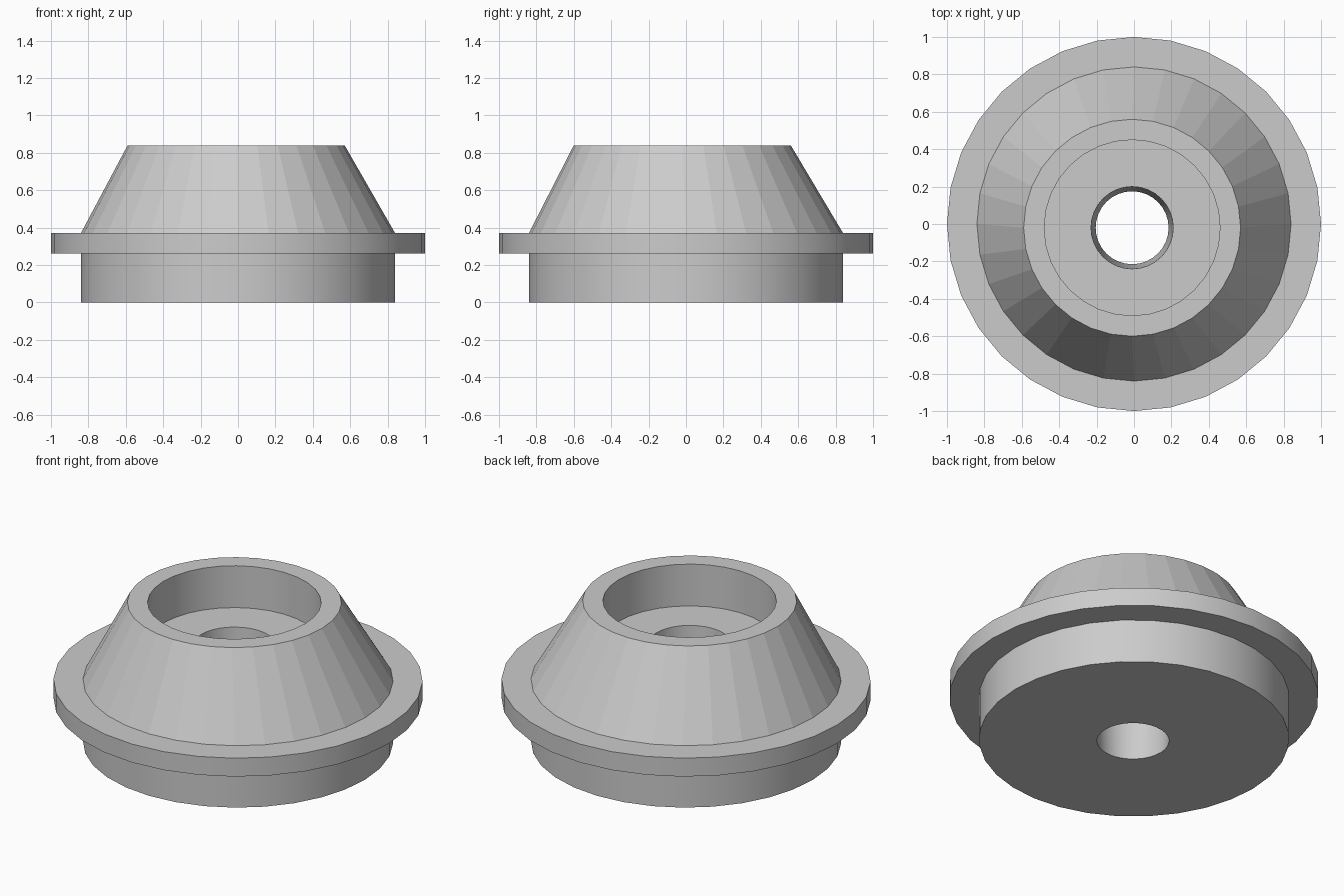
import bpy
import bmesh
from math import cos, sin, tau

SIDES = 32
AXIS = (-0.01, -0.02)   # the cup is slightly off the centre of the base
CENTRE = (0, 0)

cube = bpy.data.objects.get("Cube")
if cube:
    bpy.data.objects.remove(cube, do_unlink=True)

grey = bpy.data.materials.new("plain grey")
grey.use_nodes = True
colour = (0.6, 0.6, 0.6, 1)
grey.diffuse_color = colour
grey.node_tree.nodes["Principled BSDF"].inputs["Base Color"].default_value = colour

# Closed profile: (radius, height, ring centre, smooth band up to the next ring)
profile = [
    (0.195, 0.00, AXIS, False),    # underside
    (0.84, 0.00, CENTRE, True),    # base drum
    (0.84, 0.26, CENTRE, False),   # flange underside
    (1.00, 0.26, CENTRE, True),    # flange edge
    (1.00, 0.37, CENTRE, False),   # flange top
    (0.84, 0.37, CENTRE, False),   # faceted cone
    (0.58, 0.84, AXIS, False),     # rim
    (0.47, 0.84, AXIS, True),      # cup wall
    (0.47, 0.59, AXIS, False),     # cup floor
    (0.22, 0.59, AXIS, True),      # tapered hole
]


def make_ring(bm, radius, height, centre):
    return [bm.verts.new((centre[0] + radius * cos(tau * i / SIDES),
                          centre[1] + radius * sin(tau * i / SIDES), height))
            for i in range(SIDES)]


bm = bmesh.new()
rings = [make_ring(bm, r, z, c) for r, z, c, _ in profile]
for k, (_, _, _, smooth) in enumerate(profile):
    lower, upper = rings[k], rings[(k + 1) % len(rings)]
    for i in range(SIDES):
        j = (i + 1) % SIDES
        face = bm.faces.new((lower[i], lower[j], upper[j], upper[i]))
        face.smooth = smooth
bmesh.ops.recalc_face_normals(bm, faces=bm.faces)

# Keep the corners between bands crisp
for edge in bm.edges:
    if edge.calc_face_angle(0) > 0.5:
        edge.smooth = False

mesh = bpy.data.meshes.new("flanged_cup")
bm.to_mesh(mesh)
bm.free()
mesh.materials.append(grey)
cup = bpy.data.objects.new("flanged_cup", mesh)
bpy.context.collection.objects.link(cup)
